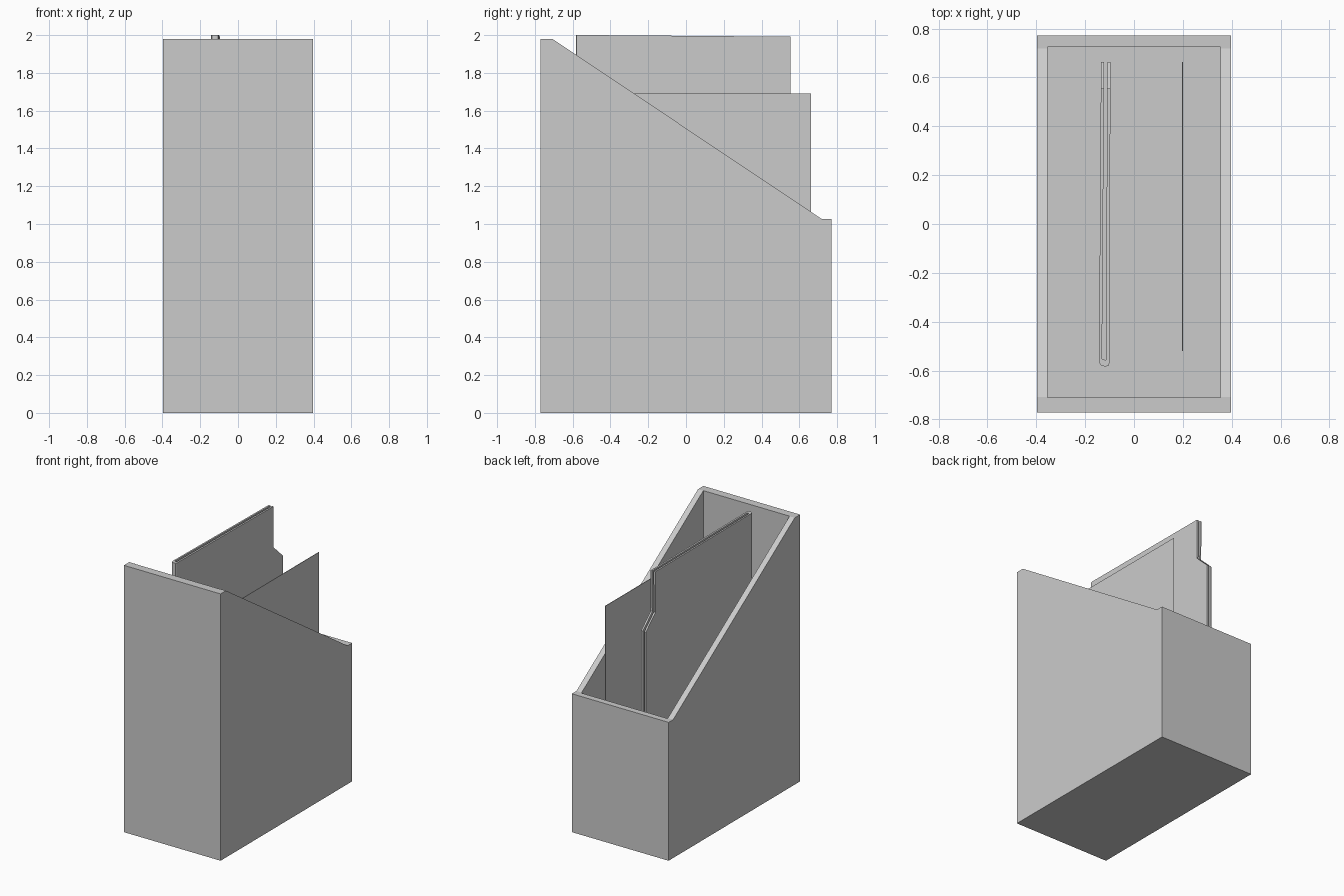
import bpy
import bmesh

cube = bpy.data.objects.get("Cube")
if cube:
    bpy.data.objects.remove(cube, do_unlink=True)

# One plain grey for everything
grey = bpy.data.materials.new("light grey")
grey.use_nodes = True
color = (0.6, 0.6, 0.6, 1)
grey.diffuse_color = color
grey.node_tree.nodes["Principled BSDF"].inputs["Base Color"].default_value = color


def extrude_outline(name, points, move):
    """Solid made by sweeping a closed outline along a vector."""
    bm = bmesh.new()
    face = bm.faces.new([bm.verts.new(p) for p in points])
    swept = bmesh.ops.extrude_face_region(bm, geom=[face])["geom"]
    verts = [g for g in swept if isinstance(g, bmesh.types.BMVert)]
    bmesh.ops.translate(bm, verts=verts, vec=move)
    bmesh.ops.recalc_face_normals(bm, faces=bm.faces)
    mesh = bpy.data.meshes.new(name)
    bm.to_mesh(mesh)
    bm.free()
    mesh.materials.append(grey)
    obj = bpy.data.objects.new(name, mesh)
    bpy.context.collection.objects.link(obj)
    return obj


def side_outline(name, profile, x, width):
    """Side profile in y and z, extruded across x."""
    return extrude_outline(name, [(x, y, z) for y, z in profile], (width, 0, 0))


def cut(target, cutter):
    mod = target.modifiers.new("cut", "BOOLEAN")
    mod.operation = "DIFFERENCE"
    mod.solver = "EXACT"
    mod.object = cutter
    bpy.context.view_layer.objects.active = target
    bpy.ops.object.modifier_apply(modifier=mod.name)
    bpy.data.objects.remove(cutter, do_unlink=True)


# Open holder with a sloping rim
holder = side_outline("holder", [(-0.771, 0), (0.771, 0), (0.771, 1.027),
                                 (0.718, 1.027), (-0.708, 1.98), (-0.771, 1.98)],
                      -0.397, 0.794)
hollow = side_outline("hollow", [(-0.71, 0.05), (0.725, 0.05),
                                 (0.725, 2.2), (-0.71, 2.2)], -0.354, 0.708)
cut(holder, hollow)

# Folded folder: two leaves joined by a spine at the front
fold = [(-0.135, 0.662), (-0.143, -0.565), (-0.137, -0.577), (-0.12, -0.583),
        (-0.105, -0.581), (-0.101, -0.57), (-0.096, 0.662), (-0.109, 0.662),
        (-0.115, -0.557), (-0.131, -0.553), (-0.122, 0.662)]
folder = extrude_outline("folder", [(x, y, 0.05) for x, y in fold], (0, 0, 1.95))

# Stepped back corner of the folder
notch = side_outline("notch", [(0.555, 2.1), (0.552, 1.69),
                               (0.663, 1.585), (0.8, 1.585), (0.8, 2.1)], -0.2, 0.2)
cut(folder, notch)
for v in folder.data.vertices:
    if v.co.z > 1.95:
        v.co.z = 1.996 - 0.008 * v.co.y

# Thin loose sheet
side_outline("sheet", [(-0.52, 0.05), (0.662, 0.05), (0.662, 1.69), (-0.52, 1.69)],
             0.197, 0.004)
